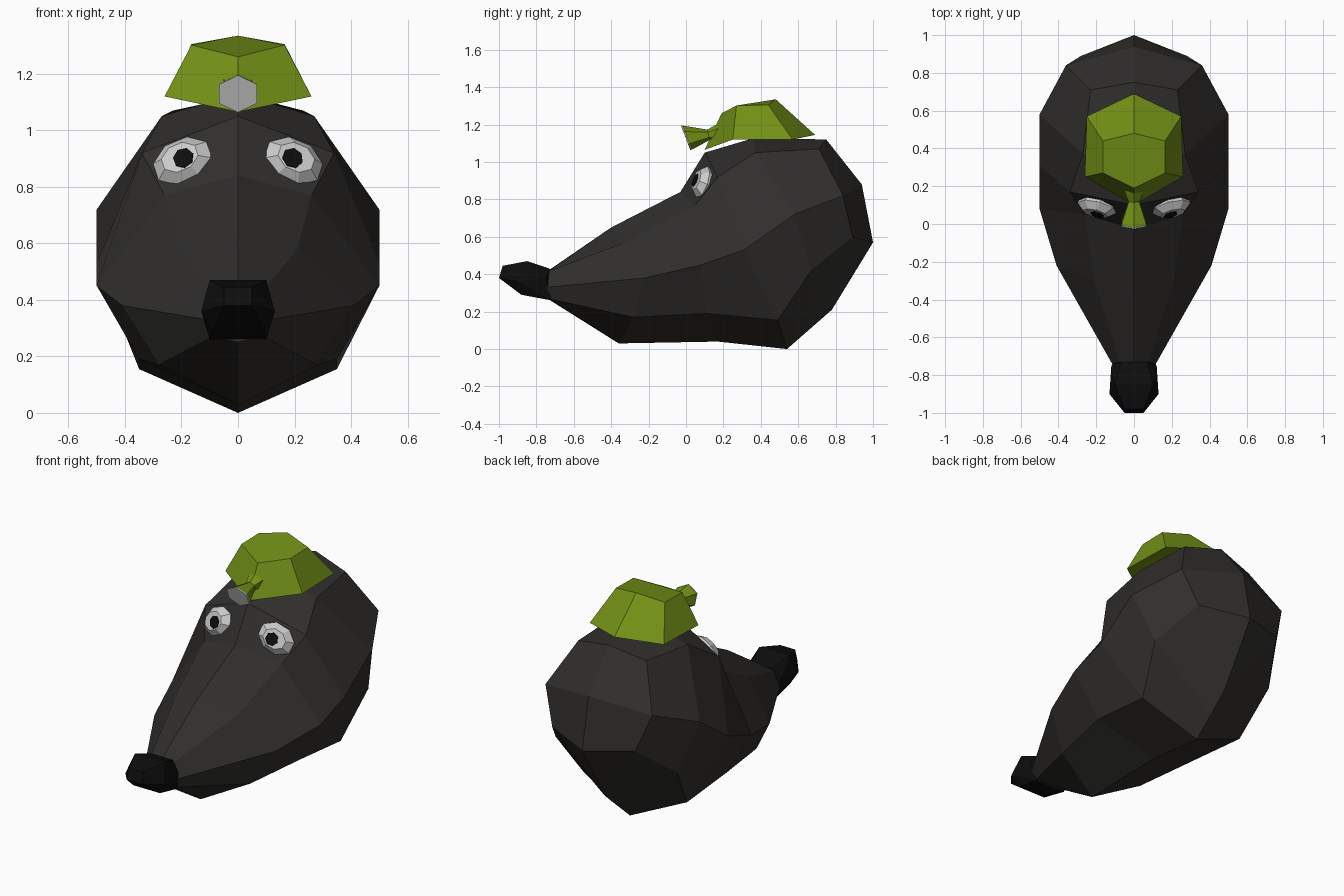
import bpy, bmesh, math
from mathutils import Vector

if "Cube" in bpy.data.objects:
    bpy.data.objects.remove(bpy.data.objects["Cube"])


def material(name, rgb):
    m = bpy.data.materials.new(name)
    m.diffuse_color = (*rgb, 1)
    m.use_nodes = True
    m.node_tree.nodes["Principled BSDF"].inputs["Base Color"].default_value = m.diffuse_color
    return m


FUR = material("dark_fur", (0.03, 0.028, 0.025))
BLACK = material("black", (0.004, 0.004, 0.004))
GREEN = material("green", (0.17, 0.28, 0.008))
WHITE = material("white", (0.75, 0.75, 0.75))


def finish(bm, name, mat=None):
    bmesh.ops.recalc_face_normals(bm, faces=bm.faces)
    me = bpy.data.meshes.new(name)
    bm.to_mesh(me)
    bm.free()
    ob = bpy.data.objects.new(name, me)
    bpy.context.collection.objects.link(ob)
    if mat:
        me.materials.append(mat)
    return ob


def full_ring(half):
    """Complete a half ring (first and last points on x = 0) by mirroring."""
    return half + [(-x, y, z) for x, y, z in half[-2:0:-1]]


def loft(bm, rings, cap_start=True, cap_end=True):
    vs = [[bm.verts.new(p) for p in r] for r in rings]
    n = len(vs[0])
    for a, b in zip(vs, vs[1:]):
        for i in range(n):
            j = (i + 1) % n
            bm.faces.new((a[i], a[j], b[j], b[i]))
    if cap_start:
        bm.faces.new(vs[0])
    if cap_end:
        bm.faces.new(vs[-1])
    return vs


# Head: tilted half rings from snout to back (top, brow, cheek, jaw, chin)
half_rings = [
    [(0, -.73, .42), (.07, -.75, .41), (.11, -.75, .33), (.09, -.74, .27), (0, -.71, .25)],
    [(0, -.40, .65), (.21, -.30, .58), (.41, -.22, .38), (.28, -.28, .17), (0, -.36, .03)],
    [(0, -.03, .84), (.26, .05, .77), (.5, .08, .45), (.35, .11, .19), (0, .17, .04)],
    [(0, .10, 1.05), (.34, .17, .92), (.5, .31, .53), (.35, .49, .155), (0, .54, 0)],
    [(0, .37, 1.13), (.27, .37, 1.05), (.5, .58, .72), (.41, .67, .42), (0, .66, .105)],
    [(0, .75, 1.12), (.23, .71, 1.07), (.36, .84, .82), (.28, .89, .60), (0, .78, .21)],
]
bm = bmesh.new()
vs = loft(bm, [full_ring(h) for h in half_rings], cap_end=False)
e = vs[-1]
c1, c2 = bm.verts.new((0, .94, .88)), bm.verts.new((0, 1, .57))
for u, m, l in ((1, 2, 3), (7, 6, 5)):
    bm.faces.new((e[0], e[u], e[m], c1))
    bm.faces.new((e[m], e[l], c2, c1))
    bm.faces.new((e[l], e[4], c2))
finish(bm, "head", FUR)

# Nose: faceted hull
bm = bmesh.new()
for x, y, z in [(.10, -.85, .47), (.13, -.90, .36), (.09, -.88, .29), (.05, -.98, .445),
                (.05, -1, .38), (.07, -.73, .43), (.12, -.75, .38), (.10, -.72, .26)]:
    for s in (1, -1):
        bm.verts.new((s * x, y, z))
bmesh.ops.convex_hull(bm, input=bm.verts)
finish(bm, "nose", BLACK)


# Eyes: tilted oval domes with pupils
def disc_ring(c, normal, roll, rx, rz, off, n):
    nrm = Vector(normal).normalized()
    u = Vector((0, 0, 1)).cross(nrm).normalized()
    v = nrm.cross(u)
    pts = []
    for i in range(n):
        a = 2 * math.pi * (i + .5) / n
        p, q = rx * math.cos(a), rz * math.sin(a)
        p, q = (p * math.cos(roll) - q * math.sin(roll),
                p * math.sin(roll) + q * math.cos(roll))
        pts.append(Vector(c) + u * p + v * q + nrm * off)
    return pts


for side, s in (("left", 1), ("right", -1)):
    nrm, c, roll = (.28 * s, -.88, .36), (.195 * s, .09, .89), -.42 * s
    bm = bmesh.new()
    loft(bm, [disc_ring(c, nrm, roll, rx, rz, o, 8)
              for rx, rz, o in ((.10, .08, -.03), (.112, .088, .005), (.07, .055, .04))])
    finish(bm, side + "_eye", WHITE)
    bm = bmesh.new()
    pc = (.18 * s, .09, .885)
    loft(bm, [disc_ring(pc, nrm, 0, r, r, o, 7) for r, o in ((.041, 0), (.038, .05))])
    finish(bm, side + "_pupil", BLACK)

# Cap: six-sided, flared to the brim
bm = bmesh.new()
loft(bm, [full_ring(h) for h in (
    [(0, .10, 1.065), (.26, .25, 1.12), (.25, .57, 1.12), (0, .69, 1.145)],
    [(0, .19, 1.26), (.165, .27, 1.302), (.165, .44, 1.305), (0, .48, 1.335)])])
finish(bm, "cap", GREEN)


# Headlamp: pinched six-sided housing with a grey lens
def lamp_ring(y, z, r, lean):
    return [(r * math.sin(k * math.pi / 3) * 1.18, y - lean * r * math.cos(k * math.pi / 3),
             z + r * math.cos(k * math.pi / 3)) for k in range(6)]


bm = bmesh.new()
loft(bm, [lamp_ring(.005, 1.13, .065, .38), lamp_ring(.12, 1.145, .028, .2),
          lamp_ring(.18, 1.155, .05, .2)])
finish(bm, "lamp_housing", GREEN)
bm = bmesh.new()
loft(bm, [lamp_ring(-.002, 1.129, .066, .38), lamp_ring(.004, 1.13, .066, .38)])
finish(bm, "lamp_lens")
